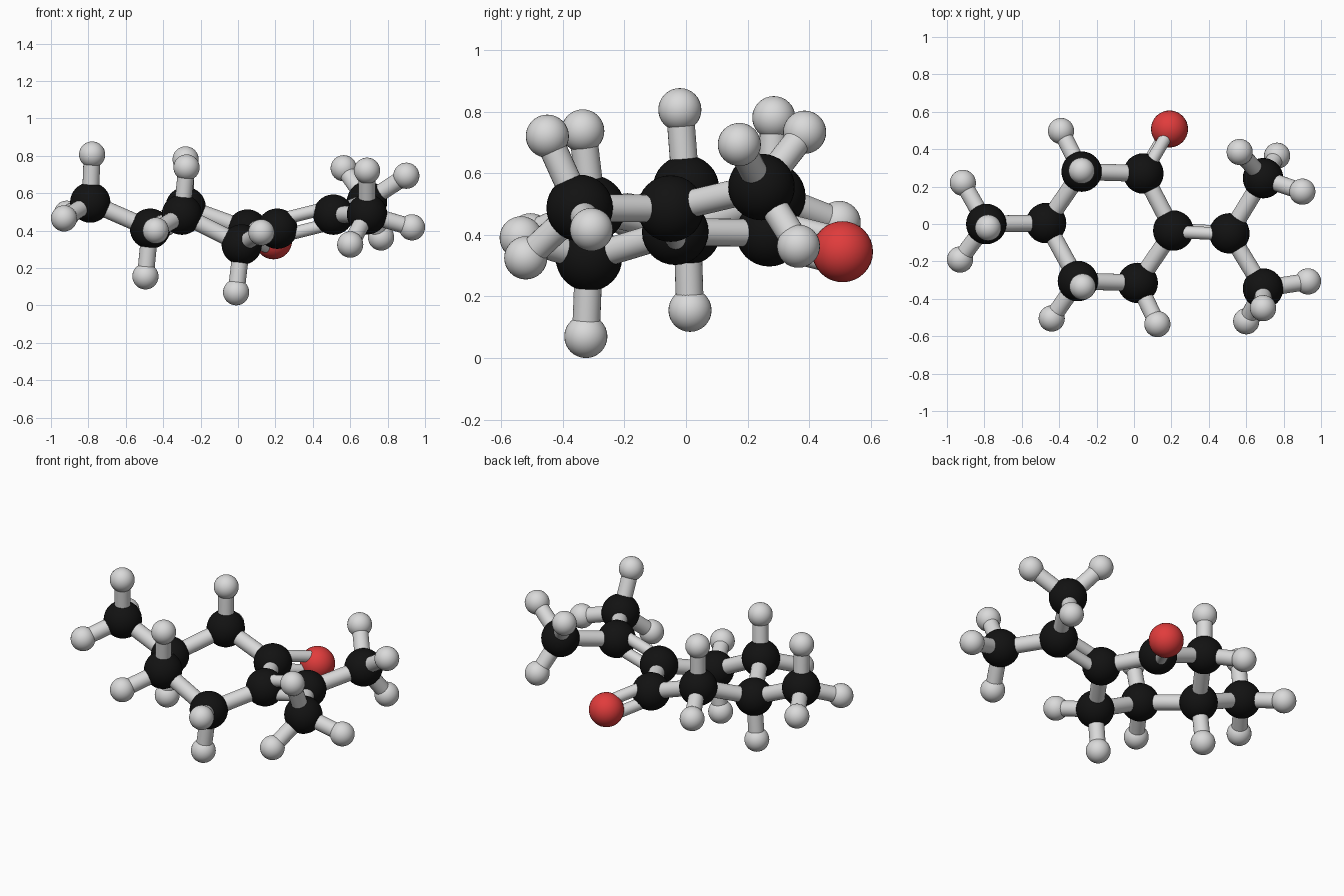
import bpy
from mathutils import Vector

cube = bpy.data.objects.get("Cube")
if cube:
    bpy.data.objects.remove(cube, do_unlink=True)


def material(name, colour):
    m = bpy.data.materials.new(name)
    m.use_nodes = True
    m.diffuse_color = (*colour, 1)
    m.node_tree.nodes["Principled BSDF"].inputs["Base Color"].default_value = (*colour, 1)
    return m


BLACK = material("carbon black", (0.006, 0.006, 0.006))
GREY = material("light grey", (0.7, 0.7, 0.7))
RED = material("oxygen red", (0.75, 0.045, 0.045))
BOND_R, DOUBLE_R, DOUBLE_GAP = 0.045, 0.034, 0.044


def ball(name, pos, radius, mat):
    bpy.ops.mesh.primitive_uv_sphere_add(segments=32, ring_count=16, radius=radius, location=pos)
    ob = bpy.context.object
    ob.name = name
    ob.data.materials.append(mat)
    bpy.ops.object.shade_smooth()


def rod(name, a, b, radius=BOND_R):
    a, b = Vector(a), Vector(b)
    bpy.ops.mesh.primitive_cylinder_add(vertices=24, radius=radius, depth=(b - a).length,
                                        location=(a + b) / 2)
    ob = bpy.context.object
    ob.name = name
    ob.rotation_euler = (b - a).to_track_quat('Z', 'Y').to_euler()
    ob.data.materials.append(GREY)
    bpy.ops.object.shade_smooth_by_angle()


def double_rod(name, a, b, beside):
    # two thin rods, stacked across the plane through a, b and a neighbour
    a, b = Vector(a), Vector(b)
    off = (b - a).cross(Vector(beside) - a).normalized() * DOUBLE_GAP
    for s in (-1, 1):
        rod(name, a + off * s, b + off * s, DOUBLE_R)


# Carbon positions, each with the hydrogens it carries
carbons = {
    "left_methyl": ((-0.79, 0, 0.55),
                    [(-0.78, -0.02, 0.806), (-0.915, 0.22, 0.49), (-0.93, -0.19, 0.465)]),
    "ring_left": ((-0.47, 0.005, 0.41), [(-0.495, 0.013, 0.155)]),
    "ring_back_left": ((-0.28, 0.28, 0.525), [(-0.28, 0.285, 0.78), (-0.39, 0.497, 0.44)]),
    "ring_front_left": ((-0.30, -0.305, 0.485), [(-0.275, -0.335, 0.737), (-0.44, -0.505, 0.40)]),
    "ring_front_right": ((0.02, -0.315, 0.325), [(-0.01, -0.325, 0.07), (0.125, -0.535, 0.39)]),
    "ring_back_right": ((0.05, 0.27, 0.405), []),
    "ring_right": ((0.21, -0.035, 0.41), []),
    "branch": ((0.51, -0.05, 0.485), []),
    "back_methyl": ((0.69, 0.245, 0.555),
                    [(0.565, 0.385, 0.733), (0.765, 0.365, 0.363), (0.90, 0.173, 0.693)]),
    "front_methyl": ((0.69, -0.345, 0.487),
                     [(0.60, -0.52, 0.325), (0.69, -0.45, 0.72), (0.93, -0.307, 0.417)]),
}
pos = {name: c[0] for name, c in carbons.items()}

# Atoms and hydrogen bonds
for name, (centre, hydrogens) in carbons.items():
    ball(name + "_carbon", centre, 0.108, BLACK)
    for h in hydrogens:
        ball(name + "_hydrogen", h, 0.07, GREY)
        rod(name + "_hydrogen_bond", centre, h)

# Single carbon bonds: the ring, then the branches
ring = ["ring_left", "ring_back_left", "ring_back_right",
        "ring_right", "ring_front_right", "ring_front_left"]
pairs = list(zip(ring, ring[1:] + ring[:1]))
pairs += [("ring_left", "left_methyl"), ("branch", "back_methyl"), ("branch", "front_methyl")]
for a, b in pairs:
    rod("carbon_bond", pos[a], pos[b])

# Oxygen and the two double bonds
oxygen = (0.19, 0.508, 0.345)
ball("oxygen", oxygen, 0.099, RED)
double_rod("oxygen_double_bond", pos["ring_back_right"], oxygen, pos["ring_right"])
double_rod("carbon_double_bond", pos["ring_right"], pos["branch"], pos["ring_back_right"])
